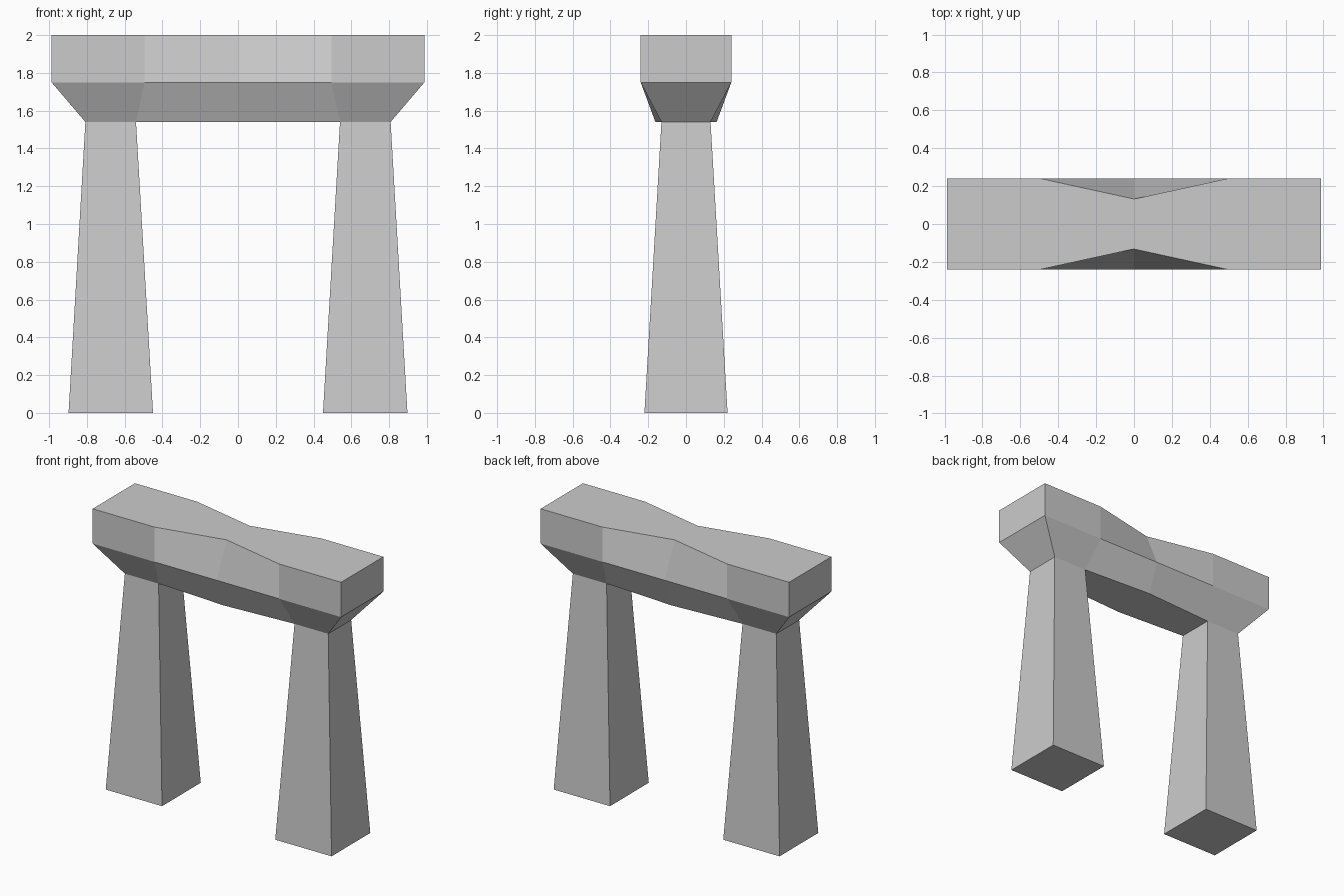
import bpy, bmesh

if "Cube" in bpy.data.objects:
    bpy.data.objects.remove(bpy.data.objects["Cube"])


def new_object(name, bm):
    bmesh.ops.recalc_face_normals(bm, faces=bm.faces[:])
    mesh = bpy.data.meshes.new(name)
    bm.to_mesh(mesh)
    bm.free()
    obj = bpy.data.objects.new(name, mesh)
    bpy.context.collection.objects.link(obj)
    return obj


TOP, MID, LOW = 2.0, 1.75, 1.54

# Lintel: stations along x as (x upper, x lower, y top, y middle, y bottom)
half = [(0.987, 0.808, 0.24, 0.24, 0.13),
        (0.495, 0.54, 0.24, 0.24, 0.13),
        (0.0, 0.0, 0.132, 0.24, 0.162)]
stations = half + [(-a, -b, t, m, l) for a, b, t, m, l in half[1::-1]]

bm = bmesh.new()
rings = []
for xu, xl, yt, ym, yl in stations:
    pts = [(xu, -yt, TOP), (xu, -ym, MID), (xl, -yl, LOW),
           (xl, yl, LOW), (xu, ym, MID), (xu, yt, TOP)]
    rings.append([bm.verts.new(p) for p in pts])
for s, (a, b) in enumerate(zip(rings, rings[1:])):
    for i in range(6):
        # the underside stays open where the legs join
        if i == 2 and s in (0, 3):
            continue
        j = (i + 1) % 6
        bm.faces.new((a[i], a[j], b[j], b[i]))
# End caps: upright block face and sloped flare
for r in (rings[0], rings[-1]):
    bm.faces.new((r[0], r[1], r[4], r[5]))
    bm.faces.new((r[1], r[2], r[3], r[4]))
new_object("lintel", bm)


# Tapered legs, open at the top where they meet the lintel
def leg(name, side):
    bm = bmesh.new()
    loops = []
    for x0, x1, y, z in ((0.45, 0.897, 0.22, 0.0), (0.54, 0.808, 0.13, LOW)):
        loops.append([bm.verts.new((side * x, yy, z))
                      for x, yy in ((x0, -y), (x1, -y), (x1, y), (x0, y))])
    low, high = loops
    bm.faces.new(low)
    for i in range(4):
        j = (i + 1) % 4
        bm.faces.new((low[i], low[j], high[j], high[i]))
    new_object(name, bm)


leg("right_leg", 1)
leg("left_leg", -1)
